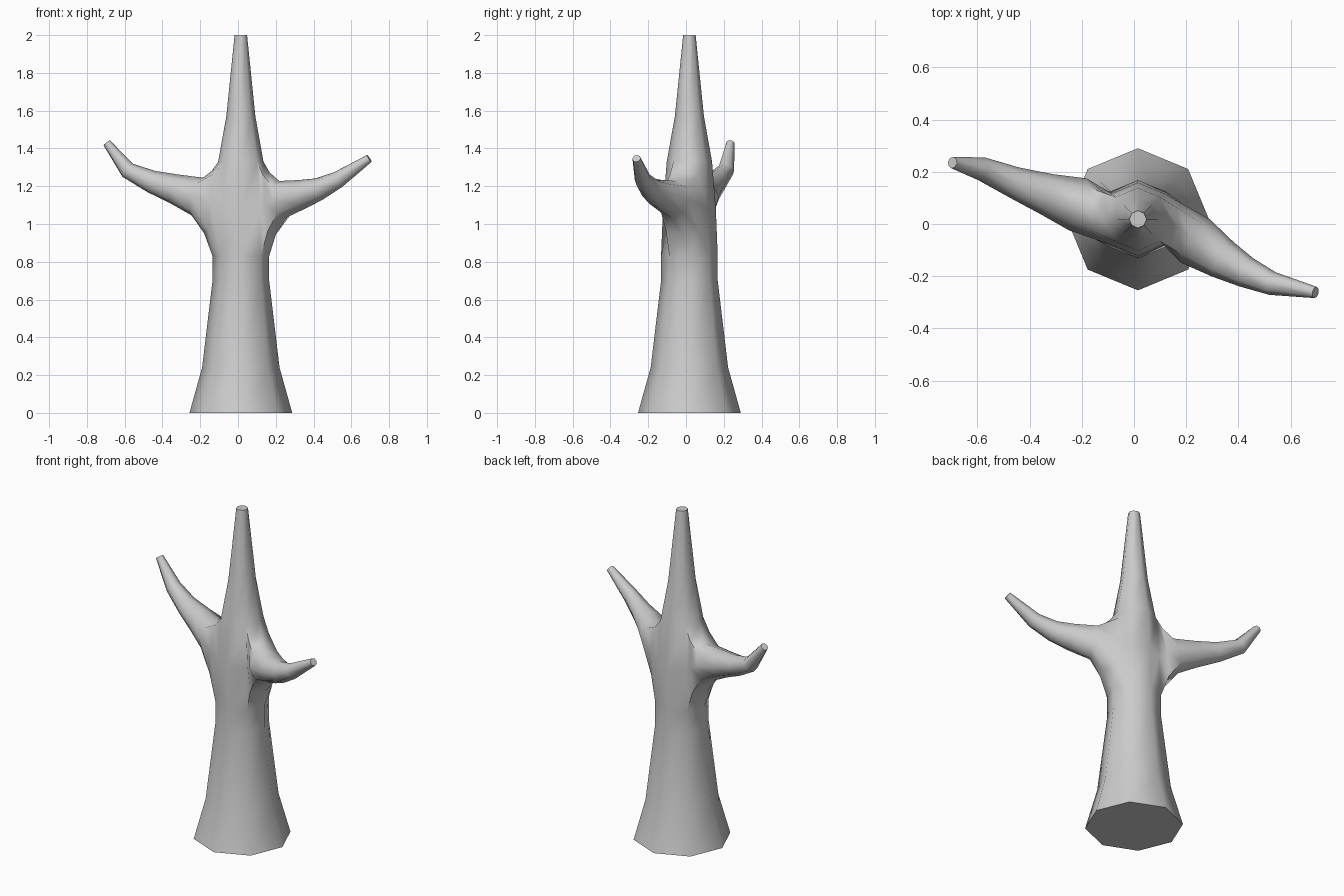
import bpy
import bmesh
import math
from mathutils import Vector

if "Cube" in bpy.data.objects:
    bpy.data.objects.remove(bpy.data.objects["Cube"], do_unlink=True)

SIDES = 8
UP = Vector((0, 0, 1))

# Trunk rings: height, radius
TRUNK = [(0, 0.272), (0.24, 0.205), (0.7, 0.15), (0.83, 0.15), (1.08, 0.14),
         (1.33, 0.12), (1.57, 0.077), (2.0, 0.033)]
SOCKET = 3  # first of the three rings that a branch grows from

# Branch rings: centre, radius
LEFT_BRANCH = [((0.235, -0.065, 1.13), 0.1), ((0.34, -0.135, 1.157), 0.078),
               ((0.43, -0.185, 1.185), 0.06), ((0.53, -0.228, 1.235), 0.045),
               ((0.695, -0.262, 1.347), 0.022)]
RIGHT_BRANCH = [((-0.215, 0.075, 1.145), 0.105), ((-0.335, 0.115, 1.185), 0.08),
                ((-0.46, 0.16, 1.225), 0.06), ((-0.585, 0.212, 1.285), 0.045),
                ((-0.695, 0.235, 1.43), 0.022)]

# Order of the socket's outline: step around the trunk, step upwards
OUTLINE = [(-1, -1), (0, -1), (1, -1), (1, 0), (1, 1), (0, 1), (-1, 1), (-1, 0)]


def bridge(bm, a, b):
    for i in range(SIDES):
        j = (i + 1) % SIDES
        bm.faces.new((a[i], a[j], b[j], b[i]))


def grow_branch(bm, rings, facing, stations):
    # Open a two by two patch of the trunk wall
    socket = [rings[SOCKET + 1 + k][(facing + s) % SIDES] for s, k in OUTLINE]
    bmesh.ops.delete(bm, geom=[rings[SOCKET + 1][facing]], context='VERTS')

    # Rings set square to the branch path
    centres = [Vector(c) for c, r in stations]
    loops = []
    for i, (c, r) in enumerate(stations):
        before, after = centres[max(i - 1, 0)], centres[min(i + 1, len(centres) - 1)]
        tangent = (after - before).normalized()
        side = UP.cross(tangent).normalized()
        up = tangent.cross(side)
        loops.append([bm.verts.new(centres[i] + r * (side * s + up * k).normalized())
                      for s, k in OUTLINE])

    # Rounded collar between the trunk and the first ring
    collar = []
    for a, b in zip(socket, loops[0]):
        p = a.co.lerp(b.co, 0.4)
        p.z = a.co.z + (b.co.z - a.co.z) * 0.56
        collar.append(bm.verts.new(p))

    chain = [socket, collar] + loops
    for a, b in zip(chain, chain[1:]):
        bridge(bm, a, b)
    bm.faces.new(loops[-1])


# Trunk
bm = bmesh.new()
rings = []
for z, r in TRUNK:
    rings.append([bm.verts.new((0.015 + r * math.cos(math.tau * i / SIDES),
                                0.018 + r * math.sin(math.tau * i / SIDES), z))
                  for i in range(SIDES)])
for a, b in zip(rings, rings[1:]):
    bridge(bm, a, b)
bm.faces.new(rings[0])
bm.faces.new(rings[-1])

# Branches
grow_branch(bm, rings, 0, LEFT_BRANCH)
grow_branch(bm, rings, SIDES // 2, RIGHT_BRANCH)
bmesh.ops.recalc_face_normals(bm, faces=bm.faces)

mesh = bpy.data.meshes.new("tree_trunk")
bm.to_mesh(mesh)
bm.free()
tree = bpy.data.objects.new("tree_trunk", mesh)
bpy.context.collection.objects.link(tree)

# Plain grey
grey = bpy.data.materials.new("light_grey")
grey.use_nodes = True
colour = (0.6, 0.6, 0.6, 1)
grey.diffuse_color = colour
grey.node_tree.nodes["Principled BSDF"].inputs["Base Color"].default_value = colour
mesh.materials.append(grey)

bpy.ops.object.select_all(action='DESELECT')
tree.select_set(True)
bpy.context.view_layer.objects.active = tree
bpy.ops.object.shade_smooth_by_angle(angle=math.radians(62))
